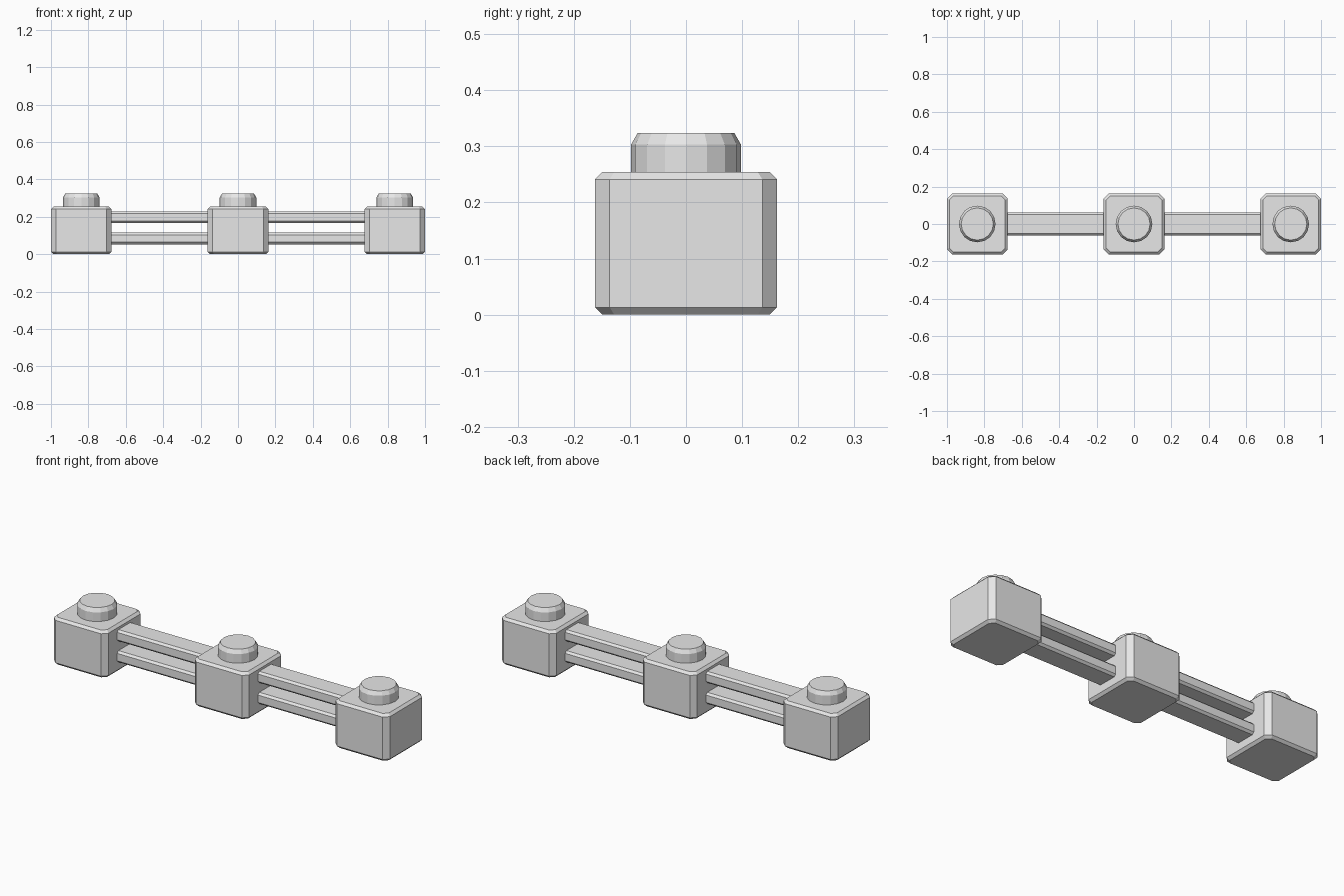
import bpy
import bmesh
from math import cos, sin, tau

cube = bpy.data.objects.get("Cube")
if cube:
    bpy.data.objects.remove(cube, do_unlink=True)

stone = bpy.data.materials.new("stone_grey")
stone.use_nodes = True
grey = (0.8, 0.8, 0.8, 1)
stone.diffuse_color = grey
stone.node_tree.nodes["Principled BSDF"].inputs["Base Color"].default_value = grey


def loft(name, rings, location, turn=False):
    """Skin a stack of (outline, height) rings and cap both ends."""
    bm = bmesh.new()
    loops = [[bm.verts.new((x, y, z)) for x, y in outline] for outline, z in rings]
    for low, high in zip(loops, loops[1:]):
        for i in range(len(low)):
            j = (i + 1) % len(low)
            bm.faces.new((low[i], low[j], high[j], high[i]))
    bm.faces.new(loops[0][::-1])
    bm.faces.new(loops[-1])
    if turn:  # lay the stack along x
        for v in bm.verts:
            v.co = (v.co.z, v.co.x, v.co.y)
    bmesh.ops.recalc_face_normals(bm, faces=bm.faces)
    mesh = bpy.data.meshes.new(name)
    bm.to_mesh(mesh)
    bm.free()
    mesh.materials.append(stone)
    obj = bpy.data.objects.new(name, mesh)
    obj.location = location
    bpy.context.collection.objects.link(obj)
    return obj


def cut_rect(a, b, c):
    """Rectangle of half sizes a, b with its corners cut by c."""
    return [(a, c - b), (a, b - c), (a - c, b), (c - a, b),
            (-a, b - c), (-a, c - b), (c - a, -b), (a - c, -b)]


def circle(r, sides=16):
    return [(r * cos(tau * i / sides), r * sin(tau * i / sides)) for i in range(sides)]


HALF, TOP, EDGE = 0.162, 0.254, 0.013
SPACING = 1 - HALF
wide = cut_rect(HALF, HALF, 0.026)
narrow = cut_rect(HALF - EDGE, HALF - EDGE, 0.021)

# Posts with round caps
for side, k in (("right", -1), ("middle", 0), ("left", 1)):
    spot = (k * SPACING, 0, 0)
    loft(side + "_post", [(narrow, 0), (wide, EDGE), (wide, TOP - EDGE), (narrow, TOP)], spot)
    loft(side + "_cap", [(circle(0.098), TOP - 0.005), (circle(0.098), 0.303),
                         (circle(0.086), 0.324)], spot)

# Paired rails between the posts
length = SPACING / 2 - HALF + 0.01
section = cut_rect(0.061, 0.031, 0.011)
for side, k in (("right", -0.5), ("left", 0.5)):
    for level, z in (("lower", 0.084), ("upper", 0.197)):
        loft(f"{side}_{level}_rail", [(section, -length), (section, length)],
             (k * SPACING, 0, z), turn=True)
